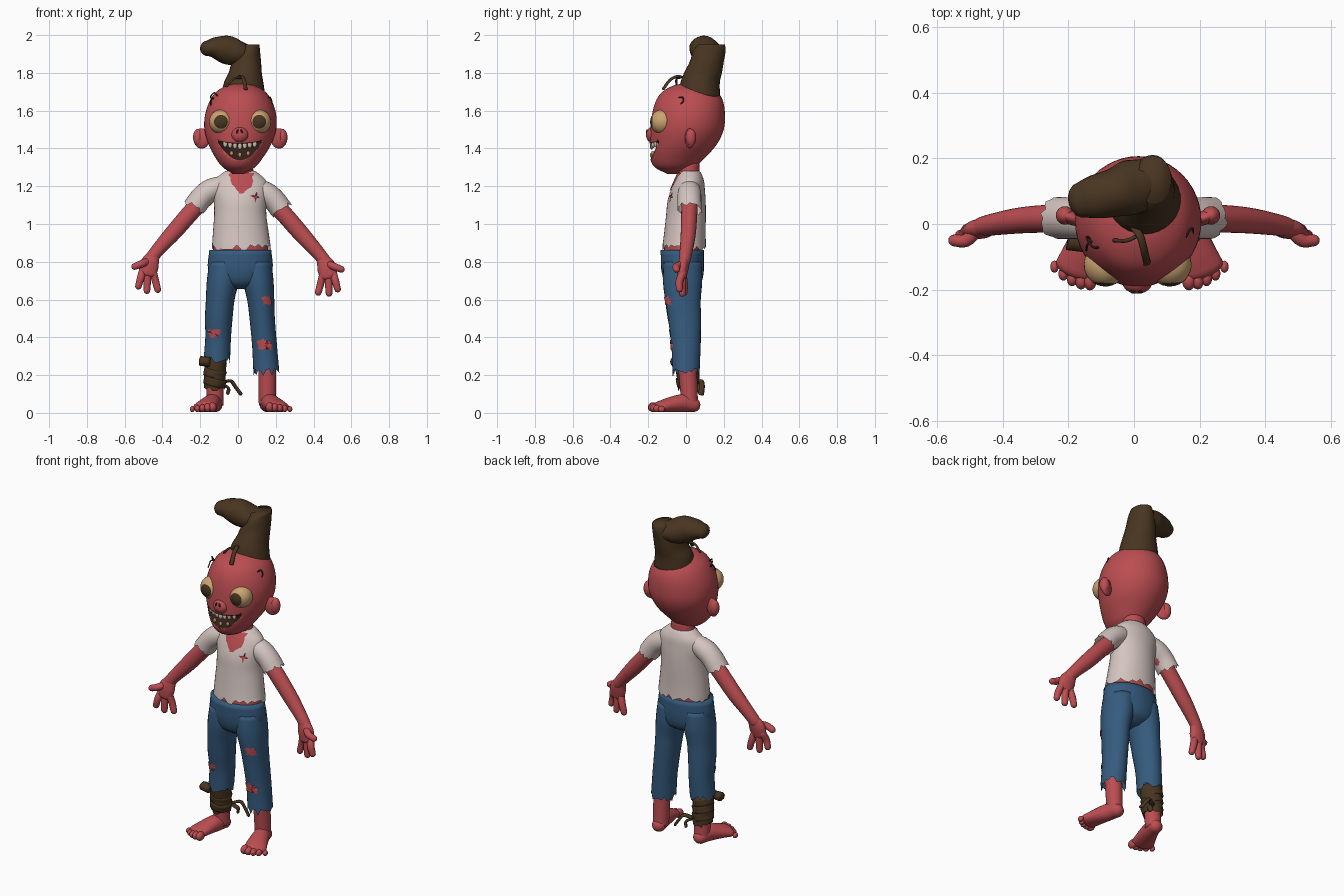
import bpy, bmesh, math, random
from mathutils import Vector, Matrix

random.seed(4)
cube = bpy.data.objects.get("Cube")
if cube:
    bpy.data.objects.remove(cube)


def material(name, rgb):
    m = bpy.data.materials.new(name)
    m.use_nodes = True
    m.diffuse_color = (*rgb, 1)
    m.node_tree.nodes["Principled BSDF"].inputs["Base Color"].default_value = (*rgb, 1)
    return m


SKIN = material("red skin", (.5, .075, .083))
SHIRT = material("off white cloth", (.66, .56, .53))
DENIM = material("blue denim", (.036, .105, .21))
LEATHER = material("brown leather", (.066, .036, .015))
CREAM = material("cream eye", (.6, .37, .17))
DARK = material("dark mouth", (.03, .014, .01))
TOOTH = material("tooth", (.62, .5, .4))
GOLD = material("yellow tooth", (.5, .27, .09))


def finish(name, bm, *mats):
    bmesh.ops.recalc_face_normals(bm, faces=bm.faces)
    mesh = bpy.data.meshes.new(name)
    bm.to_mesh(mesh)
    bm.free()
    for m in mats:
        mesh.materials.append(m)
    mesh.shade_smooth()
    ob = bpy.data.objects.new(name, mesh)
    bpy.context.collection.objects.link(ob)
    return ob


def smooth_path(points, steps):
    """Catmull-Rom samples through points of (x, y, z, radius a, radius b)."""
    p = [Vector(q) for q in points]
    p = [2 * p[0] - p[1]] + p + [2 * p[-1] - p[-2]]
    out = []
    for a, b, c, d in zip(p, p[1:], p[2:], p[3:]):
        for k in range(steps):
            t = k / steps
            out.append((2 * b + (c - a) * t + (2 * a - 5 * b + 4 * c - d) * t * t
                        + (3 * b - a - 3 * c + d) * t ** 3) / 2)
    return out + [p[-2]]


def tube(name, points, mat, flat=False, hem=0, rounded=False, n=28, steps=4):
    """Lofted tube; flat keeps rings level, hem tears the first ring's edge."""
    path = smooth_path(points, steps)
    pos = [Vector(q[:3]) for q in path]
    rings, axis = [], None
    for i, q in enumerate(path):
        t = (pos[min(i + 1, len(pos) - 1)] - pos[max(i - 1, 0)]).normalized()
        if flat:
            t, a = Vector((0, 0, 1)), Vector((1, 0, 0))
        else:
            a = axis or Vector((1, 0, 0) if abs(t.y) > .7 else (0, 1, 0))
            a = (a - t * a.dot(t)).normalized()
        axis = a
        rings.append((pos[i], t, a, q[3], q[4]))
    if rounded:
        def dome(ring, sign):
            c, t, a, ra, rb = ring
            return [(c + t * sign * min(ra, rb) * math.sin(k), t, a,
                     ra * math.cos(k), rb * math.cos(k)) for k in (.4, .8, 1.15, 1.45)]
        rings = dome(rings[0], -1)[::-1] + rings + dome(rings[-1], 1)
    bm = bmesh.new()
    loops = []
    for i, (c, t, a, ra, rb) in enumerate(rings):
        b = t.cross(a)
        loop = []
        for k in range(n):
            ang = math.tau * k / n
            tear = t * hem * random.uniform(-1, 1) if i == 0 else Vector()
            loop.append(bm.verts.new(c + a * ra * math.cos(ang) + b * rb * math.sin(ang) + tear))
        loops.append(loop)
    for lo, hi in zip(loops, loops[1:]):
        for k in range(n):
            bm.faces.new((lo[k], lo[(k + 1) % n], hi[(k + 1) % n], hi[k]))
    if not hem:
        bm.faces.new(loops[0])
    bm.faces.new(loops[-1])
    return finish(name, bm, mat)


def strand(name, pts, r, mat, width=1):
    return tube(name, [(*p, r * width, r) for p in pts], mat, rounded=True, n=8)


def ball(name, loc, size, mat, rot=(0, 0, 0)):
    bm = bmesh.new()
    bmesh.ops.create_uvsphere(bm, u_segments=24, v_segments=16, radius=1)
    turn = Matrix.Identity(4)
    for ang, ax in zip(rot, "XYZ"):
        turn = Matrix.Rotation(ang, 4, ax) @ turn
    bm.transform(Matrix.Translation(loc) @ turn @ Matrix.Diagonal((*size, 1)))
    return finish(name, bm, mat)


def patch(name, corners, target, mat, jag=.006):
    """Thin ragged plate projected from the front onto a target surface."""
    outline = []
    for (x, z), (u, v) in zip(corners, corners[1:] + corners[:1]):
        for k in range(5):
            outline.append((x + (u - x) * k / 5 + random.uniform(-jag, jag),
                            z + (v - z) * k / 5 + random.uniform(-jag, jag)))
    n = len(outline)
    cx, cz = (sum(c) / n for c in zip(*outline))
    bm = bmesh.new()
    loops = [[bm.verts.new((cx + (x - cx) * s, -.4, cz + (z - cz) * s)) for x, z in outline]
             for s in (.2, .4, .6, .8, 1)]
    bm.faces.new(loops[0])
    for lo, hi in zip(loops, loops[1:]):
        for k in range(n):
            bm.faces.new((lo[k], lo[(k + 1) % n], hi[(k + 1) % n], hi[k]))
    wrap = finish(name, bm, mat).modifiers.new("wrap", "SHRINKWRAP")
    wrap.target = target
    wrap.wrap_method, wrap.wrap_mode = "PROJECT", "ABOVE_SURFACE"
    wrap.use_project_y = True
    wrap.offset = .005


# Head with a grinning mouth cut into it
head = tube("head", [(0, -.06, 1.264, .025, .035), (.005, -.06, 1.30, .085, .105),
                     (.006, -.045, 1.35, .125, .145), (.01, -.015, 1.42, .165, .177),
                     (.012, .005, 1.5, .19, .195), (.014, .013, 1.58, .188, .193),
                     (.015, .018, 1.65, .165, .178), (.015, .02, 1.7, .13, .145),
                     (.015, .02, 1.735, .07, .08), (.015, .02, 1.745, .01, .01)],
            SKIN, flat=True, n=48)
head.data.materials.append(DARK)
bm = bmesh.new()
us = [k / 10 for k in range(-10, 11)]
edge = [(u, 1.426 + .014 * u * u) for u in us] + [(u, 1.34 + .09 * u * u) for u in us[::-1]]
face = bm.faces.new([bm.verts.new((.01 + .112 * u, -.3, z)) for u, z in edge])
moved = bmesh.ops.extrude_face_region(bm, geom=[face])["geom"]
bmesh.ops.translate(bm, vec=(0, .175, 0), verts=[v for v in moved if isinstance(v, bmesh.types.BMVert)])
for f in bm.faces:
    f.material_index = 1
cutter = finish("mouth_cutter", bm, SKIN, DARK)
cutter.hide_render = True
cutter.display_type = "WIRE"
cut = head.modifiers.new("mouth", "BOOLEAN")
cut.object, cut.operation, cut.solver = cutter, "DIFFERENCE", "EXACT"

# Teeth
for i in range(-3, 4):
    for row, z, step, mat in (("upper", 1.412, .026, TOOTH), ("lower", 1.366, .022, GOLD)):
        x = i * step
        y = -.012 - .17 * math.sqrt(1 - (x / .165) ** 2)
        lift = .004 * abs(i)
        if row == "upper" or i % 2 == 0:
            ball(f"{row}_tooth_{i + 4}", (x + .01, y, z + lift),
                 (step * .46, .009, .018 if row == "upper" else .013), mat)

# Nose, nostrils, eyes and ears
ball("nose", (.01, -.178, 1.472), (.045, .034, .042), SKIN)
for s, side in ((-1, "right"), (1, "left")):
    ball(f"{side}_nostril", (.008 + s * .012, -.204, 1.488), (.006, .008, .013), DARK, (0, s * -.3, 0))
    eye = ball(f"{side}_eye", (.011 + s * .098, -.124, 1.541), (.066, .066, .066), CREAM,
               (math.pi / 2, 0, s * .06))
    eye.data.materials.append(LEATHER)
    gaze = Vector((s * .06, -1, 0)).normalized()
    for f in eye.data.polygons:
        f.material_index = int(f.normal.dot(gaze) > math.cos(.59))
    ball(f"{side}_ear", (.012 + s * .205, .02, 1.453), (.046, .022, .054), SKIN, (0, 0, s * .35))
    ball(f"{side}_ear_lobe_rim", (.012 + s * .222, .026, 1.458), (.028, .028, .046), SKIN)

# Neck, waist and torn shirt
tube("neck", [(.012, .02, 1.2, .075, .055), (.012, .01, 1.34, .065, .06)], SKIN, flat=True)
tube("waist", [(.012, -.018, .8, .15, .1), (.014, -.012, .95, .14, .1)], SKIN, flat=True)
shirt = tube("shirt", [(.018, -.01, .875, .156, .116), (.015, -.006, .95, .148, .11),
                       (.012, 0, 1.05, .138, .105), (.012, .003, 1.12, .14, .101),
                       (.012, .01, 1.18, .148, .09), (.012, .018, 1.23, .136, .077),
                       (.012, .02, 1.265, .1, .062), (.012, .02, 1.28, .08, .052)],
             SHIRT, flat=True, hem=.017, n=40)
patch("neck_opening", [(-.05, 1.266), (.08, 1.266), (.07, 1.205), (.022, 1.155), (-.035, 1.205)], shirt, SKIN)
patch("shirt_tear", [(.065, 1.15), (.085, 1.15), (.098, 1.17), (.098, 1.15), (.115, 1.14),
                     (.095, 1.135), (.09, 1.11), (.083, 1.138)], shirt, SKIN, .002)

# Sleeves, arms and hands
for s, side in ((-1, "right"), (1, "left")):
    drop = -.012 if s > 0 else .003

    def limb(name, pts, mat, **kw):
        return tube(f"{side}_{name}", [(s * x, y, z + drop, a, b) for x, y, z, a, b in pts], mat, **kw)

    limb("sleeve", [(.232, .018, 1.085, .064, .06), (.19, .018, 1.14, .063, .06),
                    (.14, .018, 1.178, .062, .06), (.07, .018, 1.205, .05, .05)], SHIRT, hem=.014)
    limb("arm", [(.12, .02, 1.18, .045, .045), (.22, .018, 1.09, .043, .046), (.335, .012, .96, .04, .044),
                 (.42, 0, .865, .034, .036), (.46, -.008, .815, .03, .034)], SKIN, rounded=True)
    limb("palm", [(.45, -.008, .825, .028, .036), (.468, -.015, .785, .03, .05), (.478, -.02, .74, .025, .048)],
         SKIN, rounded=True)
    for i, (x0, z0, x1, y1, z1) in enumerate([(.475, .8, .547, -.05, .772), (.505, .75, .527, -.035, .668),
                                             (.478, .74, .482, -.02, .645), (.45, .745, .425, -.01, .65)]):
        limb(f"finger_{i + 1}", [(x0, -.018, z0, .02, .02), ((x0 + x1) / 2, y1, (z0 + z1) / 2, .02, .02),
                                 (x1, y1, z1, .018, .018)], SKIN, rounded=True, n=14)

# Trousers with torn hems and holes
tube("trouser_hips", [(.012, -.015, .655, .04, .05), (.012, -.015, .69, .13, .095),
                      (.012, -.018, .76, .171, .113), (.012, -.02, .862, .164, .114)], DENIM, flat=True)
right_leg = tube("right_trouser_leg", [(-.112, 0, .285, .07, .074), (-.105, 0, .4, .068, .079),
                                       (-.102, -.01, .5, .073, .087), (-.094, -.017, .6, .076, .094),
                                       (-.08, -.018, .7, .085, .104), (-.07, -.018, .8, .082, .1)],
                 DENIM, flat=True, hem=.022)
left_leg = tube("left_trouser_leg", [(.15, 0, .215, .069, .072), (.141, 0, .35, .066, .077),
                                     (.128, -.008, .5, .067, .087), (.12, -.016, .6, .072, .094),
                                     (.106, -.018, .7, .082, .104), (.095, -.018, .8, .082, .1)],
                DENIM, flat=True, hem=.022)
patch("right_knee_hole", [(-.16, .44), (-.09, .44), (-.1, .405), (-.14, .4)], right_leg, SKIN)
patch("left_thigh_hole", [(.125, .62), (.172, .615), (.175, .575), (.13, .575)], left_leg, SKIN)
patch("left_shin_hole", [(.1, .38), (.135, .395), (.18, .37), (.175, .34), (.115, .335)], left_leg, SKIN)

# Shins and bare feet
for x, s, side in ((-.122, -1, "right"), (.155, 1, "left")):
    tube(f"{side}_shin", [(x, .02, .04, .045, .045), (x, .015, .12, .046, .046), (x, .005, .3, .048, .052)],
         SKIN, flat=True)
    tube(f"{side}_foot", [(x, .038, .042, .04, .038), (x + s * .012, -.01, .052, .046, .048),
                          (x + s * .035, -.08, .044, .056, .04), (x + s * .055, -.135, .033, .064, .03)],
         SKIN, rounded=True)
    for i in range(5):
        big = .026 - .0025 * i
        ball(f"{side}_toe_{i + 1}", (x + s * (.012 + .027 * i), -.172 + .007 * i * (i - 1) / 2, big + .004),
             (big * .8, big * 1.15, big), SKIN)

# Leather wrap around the right shin, with its knot and tails
tube("shin_wrap", [(-.124, .015, .125, .056, .057), (-.122, .01, .2, .057, .06), (-.118, .003, .3, .06, .064)],
     LEATHER, flat=True, hem=.012)
for i, z in enumerate((.145, .19, .235)):
    tube(f"wrap_band_{i + 1}", [(-.128, .012, z, .06, .058), (-.118, .008, z + .04, .063, .061)], LEATHER)
tube("wrap_knot", [(-.2, -.05, .275, .03, .026), (-.15, -.062, .27, .024, .025)], LEATHER, n=8)
strand("wrap_tail_long", [(-.08, .06, .16), (-.04, .08, .17), (-.015, .085, .14), (.015, .08, .1)], .008, LEATHER, 2)
strand("wrap_tail_short", [(-.08, .06, .15), (-.05, .07, .13), (-.055, .08, .105)], .008, LEATHER, 2)

# Upturned boot worn as a hat, with lace
tube("boot_shaft", [(.028, .068, 1.67, .118, .112), (.03, .075, 1.75, .104, .104), (.038, .09, 1.8, .088, .1),
                    (.045, .11, 1.86, .077, .09), (.056, .125, 1.92, .06, .085), (.062, .135, 1.95, .052, .07)],
     LEATHER, flat=True)
tube("boot_foot", [(.06, .145, 1.9, .06, .045), (0, .115, 1.905, .084, .066), (-.06, .095, 1.922, .074, .076),
                   (-.12, .082, 1.932, .066, .058), (-.158, .073, 1.93, .055, .042)], LEATHER, rounded=True)
strand("boot_lace", [(.0, -.01, 1.77), (.02, -.04, 1.783), (.032, -.085, 1.762), (.04, -.12, 1.715)], .006, LEATHER, 2)
strand("boot_lace_end", [(.02, -.03, 1.775), (-.02, -.05, 1.77), (-.06, -.05, 1.73)], .006, LEATHER)

# Stray hairs
strand("right_hair_long", [(-.1, -.07, 1.665), (-.125, -.07, 1.695), (-.145, -.04, 1.67), (-.12, -.05, 1.655)], .0035, DARK)
strand("right_hair_short", [(-.12, -.05, 1.66), (-.14, -.06, 1.665), (-.145, -.08, 1.63)], .0035, DARK)
strand("left_hair", [(.155, -.045, 1.665), (.168, -.02, 1.672), (.178, -.015, 1.65), (.178, -.03, 1.632)], .004, DARK)
